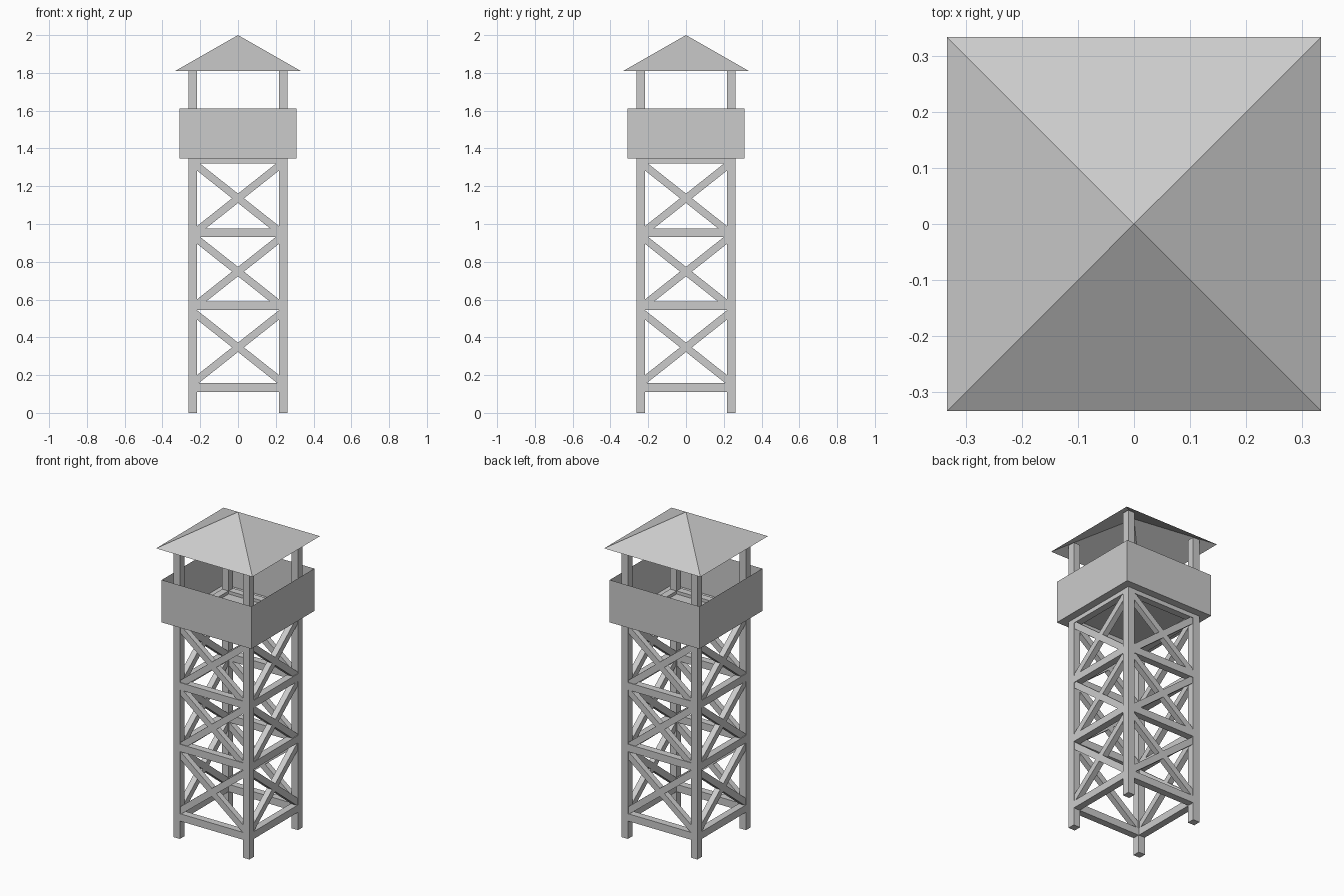
import bpy, bmesh, math
from mathutils import Vector, Matrix

if "Cube" in bpy.data.objects:
    bpy.data.objects.remove(bpy.data.objects["Cube"])

C = 0.24       # post centre offset
POST = 0.046   # post thickness


def make_object(name, bm):
    bmesh.ops.recalc_face_normals(bm, faces=bm.faces)
    mesh = bpy.data.meshes.new(name)
    bm.to_mesh(mesh)
    bm.free()
    ob = bpy.data.objects.new(name, mesh)
    bpy.context.collection.objects.link(ob)
    return ob


def beam(name, a, b, width, depth, turn=0):
    """Bar from a to b in the front plane, turned about z onto one side."""
    a, b = Vector(a), Vector(b)
    d = b - a
    angle = math.atan2(d.z, d.x)
    m = (Matrix.Rotation(turn, 4, 'Z') @ Matrix.Translation((a + b) / 2)
         @ Matrix.Rotation(-angle, 4, 'Y')
         @ Matrix.Diagonal((d.length, depth, width, 1)))
    bm = bmesh.new()
    bmesh.ops.create_cube(bm, size=1, matrix=m)
    return make_object(name, bm)


def sheet_pyramid(name, base, half, height):
    bm = bmesh.new()
    ring = [bm.verts.new((sx * half, sy * half, base))
            for sx, sy in ((-1, -1), (1, -1), (1, 1), (-1, 1))]
    top = bm.verts.new((0, 0, base + height))
    for i in range(4):
        bm.faces.new((ring[i], ring[(i + 1) % 4], top))
    return make_object(name, bm)


# Four sides: post, horizontal rails and cross braces
for s in range(4):
    turn = s * math.pi / 2
    beam(f"post_{s}", (-C, -C, 0), (-C, -C, 1.845), POST, POST, turn)
    for i, z in enumerate((0.134, 0.568, 0.953, 1.342)):
        beam(f"rail_{s}_{i}", (-C, -C, z), (C, -C, z), 0.046, 0.044, turn)
    for i, z in enumerate((0.347, 0.748, 1.136)):
        for k in (-1, 1):
            beam(f"brace_{s}_{i}_{'up' if k > 0 else 'down'}",
                 (-C + 0.01, -C, z - k * 0.182), (C - 0.01, -C, z + k * 0.182),
                 0.039, 0.036, turn)

# Lookout cabin: open-topped box with floor
bm = bmesh.new()
bmesh.ops.create_cube(bm, size=1, matrix=Matrix.Translation((0, 0, 1.478))
                      @ Matrix.Diagonal((0.62, 0.62, 0.265, 1)))
bmesh.ops.delete(bm, geom=[f for f in bm.faces if f.calc_center_median().z > 1.6],
                 context='FACES_ONLY')
make_object("lookout_cabin", bm)

# Hollow pyramid roof
sheet_pyramid("roof", 1.81, 0.333, 0.19)
